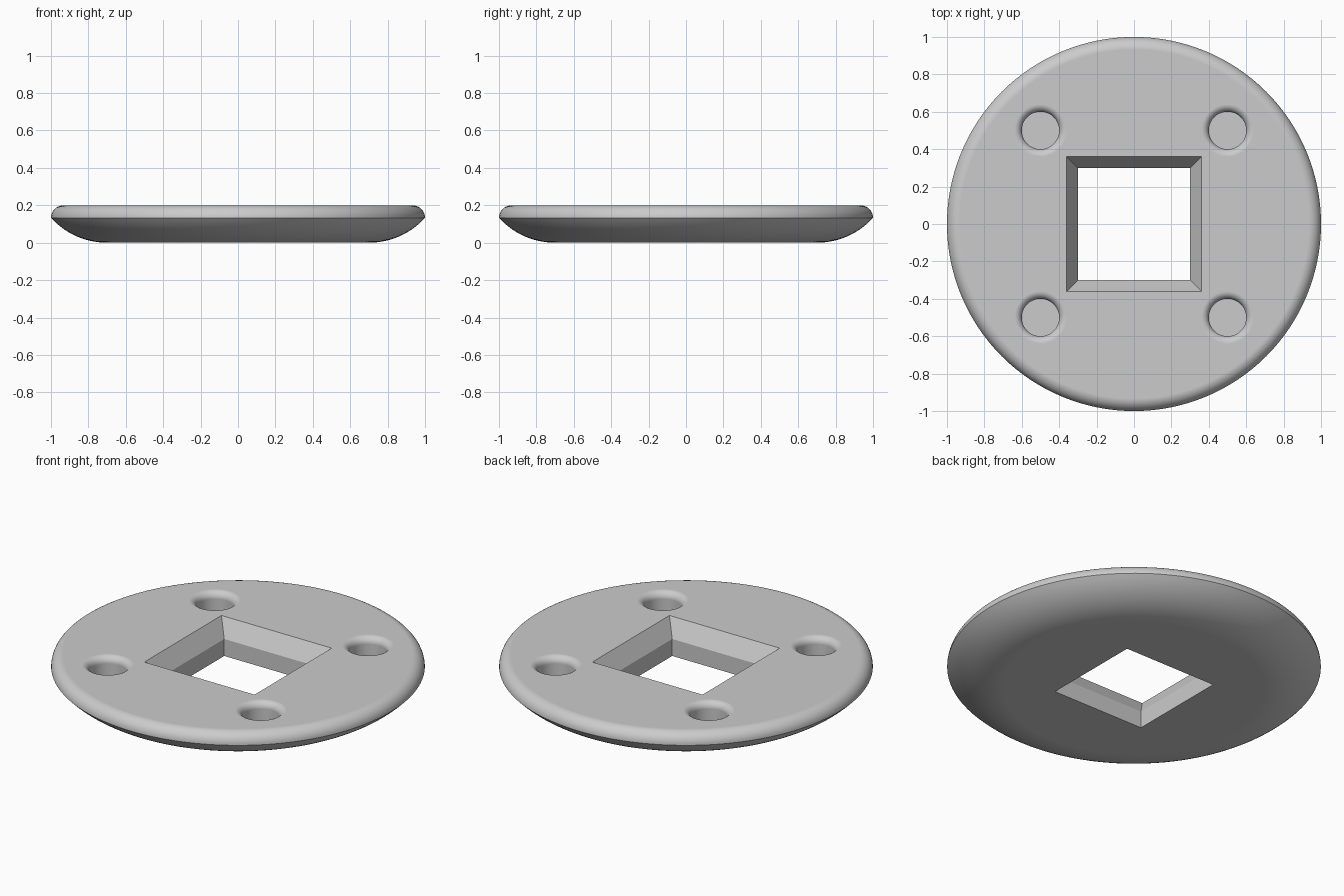
import bpy
import bmesh
from math import sin, cos, pi, radians, sqrt, asin

cube = bpy.data.objects.get("Cube")
if cube:
    bpy.data.objects.remove(cube, do_unlink=True)

grey = bpy.data.materials.new("plain grey")
grey.use_nodes = True
grey.diffuse_color = (0.6, 0.6, 0.6, 1)
grey.node_tree.nodes["Principled BSDF"].inputs["Base Color"].default_value = (0.6, 0.6, 0.6, 1)

TOP = 0.2      # height of the upper face
RIM = 0.133    # height of the sharp rim


def arc(cx, cz, r, a0, a1, n):
    """Points (radius, height) along an arc."""
    return [(cx + r * cos(a0 + (a1 - a0) * i / n), cz + r * sin(a0 + (a1 - a0) * i / n))
            for i in range(n + 1)]


def lathe(name, profile, sides, turn=0.0, at=(0, 0)):
    """Closed solid made of rings, capped at both ends."""
    bm = bmesh.new()
    rings = []
    for r, z in profile:
        angles = [turn + 2 * pi * i / sides for i in range(sides)]
        rings.append([bm.verts.new((at[0] + r * cos(a), at[1] + r * sin(a), z)) for a in angles])
    for low, high in zip(rings, rings[1:]):
        for i in range(sides):
            j = (i + 1) % sides
            bm.faces.new((low[i], low[j], high[j], high[i]))
    bm.faces.new(rings[0][::-1])
    bm.faces.new(rings[-1])
    bmesh.ops.recalc_face_normals(bm, faces=bm.faces)
    mesh = bpy.data.meshes.new(name)
    bm.to_mesh(mesh)
    bm.free()
    mesh.materials.append(grey)
    obj = bpy.data.objects.new(name, mesh)
    bpy.context.collection.objects.link(obj)
    return obj


# Round body: curved underside, sharp rim, rounded upper edge
flat = 0.70
run = 1 - flat
radius = (run ** 2 + RIM ** 2) / (2 * RIM)
under = arc(flat, radius, radius, -pi / 2, -pi / 2 + asin(run / radius), 14)
edge = TOP - RIM
upper = arc(1 - edge, RIM, edge, 0, pi / 2, 10)
disc = lathe("disc", under + upper[1:], 128)

# Square through hole with a tapered upper half
square = [(0.30, -0.1), (0.30, 0.10), (0.42, 0.30)]
cutters = [lathe("square_cutter", [(h * sqrt(2), z) for h, z in square], 4, pi / 4)]

# Four blind round holes with rounded lips
lip = 0.04
hole = [(0.10, 0.05)] + arc(0.10 + lip, TOP - lip, lip, pi, pi / 2, 8) + [(0.10 + lip, 0.3)]
for x in (-0.5, 0.5):
    for y in (-0.5, 0.5):
        cutters.append(lathe("hole_cutter", hole, 48, at=(x, y)))

bpy.ops.object.select_all(action='DESELECT')
bpy.context.view_layer.objects.active = disc
disc.select_set(True)
for cutter in cutters:
    cutter.hide_render = True
    cut = disc.modifiers.new("cut", 'BOOLEAN')
    cut.operation = 'DIFFERENCE'
    cut.solver = 'EXACT'
    cut.object = cutter
    bpy.ops.object.modifier_apply(modifier=cut.name)
    bpy.data.objects.remove(cutter, do_unlink=True)

# Smooth curves, crisp corners, even flats
bpy.ops.object.shade_smooth_by_angle(angle=radians(28))
weighted = disc.modifiers.new("even_flats", 'WEIGHTED_NORMAL')
weighted.keep_sharp = True
